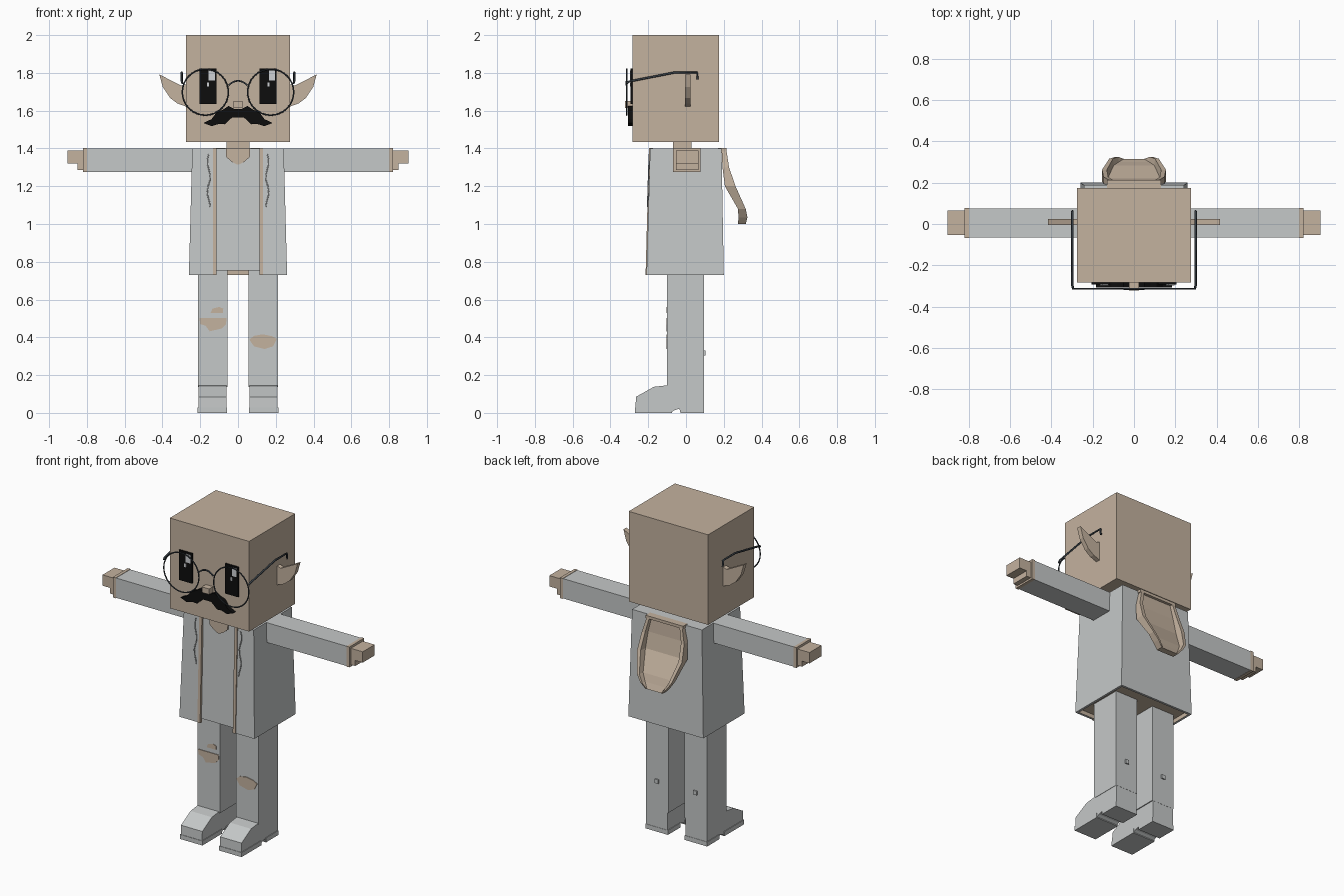
import bpy, bmesh
from math import pi, sin
from mathutils import Vector

cube = bpy.data.objects.get("Cube")
if cube:
    bpy.data.objects.remove(cube, do_unlink=True)


def material(name, rgb):
    m = bpy.data.materials.new(name)
    m.use_nodes = True
    m.diffuse_color = (*rgb, 1)
    m.node_tree.nodes["Principled BSDF"].inputs["Base Color"].default_value = (*rgb, 1)
    return m


TAN = material("tan skin", (0.55, 0.445, 0.345))
GREY = material("light grey cloth", (0.56, 0.58, 0.58))
BLACK = material("black", (0.004, 0.004, 0.004))
WIRE = material("dark slate wire", (0.035, 0.045, 0.055))
SHINE = material("pale shine", (0.62, 0.64, 0.66))


def loft(name, rings, mat, extra=None, rule=None):
    """Skin a stack of equal rings, cap both ends, recolour faces by rule."""
    bm = bmesh.new()
    rows = [[bm.verts.new(p) for p in ring] for ring in rings]
    n = len(rows[0])
    for a, b in zip(rows, rows[1:]):
        for i in range(n):
            j = (i + 1) % n
            bm.faces.new((a[i], a[j], b[j], b[i]))
    bm.faces.new(rows[0][::-1])
    bm.faces.new(rows[-1])
    bmesh.ops.recalc_face_normals(bm, faces=bm.faces)
    if rule:
        for f in bm.faces:
            f.material_index = int(rule(f))
    me = bpy.data.meshes.new(name)
    bm.to_mesh(me)
    bm.free()
    me.materials.append(mat)
    if extra:
        me.materials.append(extra)
    ob = bpy.data.objects.new(name, me)
    bpy.context.collection.objects.link(ob)
    return ob


def prism(name, pts, axis, lo, hi, mat):
    """Extrude a flat outline along x, y or z."""
    def place(p, d):
        q = list(p)
        q.insert("xyz".index(axis), d)
        return q
    return loft(name, [[place(p, d) for p in pts] for d in (lo, hi)], mat)


def box(name, x, y, z, mat):
    return prism(name, [(x[0], y[0]), (x[1], y[0]), (x[1], y[1]), (x[0], y[1])],
                 "z", z[0], z[1], mat)


def wire(name, pts, radius, mat):
    cu = bpy.data.curves.new(name, "CURVE")
    cu.dimensions = "3D"
    cu.bevel_depth = radius
    cu.bevel_resolution = 1
    cu.use_fill_caps = True
    sp = cu.splines.new("POLY")
    sp.points.add(len(pts) - 1)
    for q, p in zip(sp.points, pts):
        q.co = (*p, 1)
    cu.materials.append(mat)
    ob = bpy.data.objects.new(name, cu)
    bpy.context.collection.objects.link(ob)


def flip(pts, s):
    return [(s * p[0], *p[1:]) for p in pts]


def mirrored(half):
    return half + flip(half[::-1], -1)


# Head, neck and nose
box("head", (-0.275, 0.275), (-0.283, 0.174), (1.435, 2), TAN)
box("neck", (-0.06, 0.06), (-0.07, 0.03), (1.38, 1.44), TAN)
box("nose", (-0.025, 0.025), (-0.322, -0.28), (1.615, 1.65), TAN)

# Moustache
lip = [(0.02, 1.61), (0.05, 1.625), (0.08, 1.605), (0.11, 1.595), (0.14, 1.555),
       (0.183, 1.535), (0.14, 1.518), (0.1, 1.53), (0.07, 1.528), (0.03, 1.565)]
prism("moustache", mirrored(lip), "y", -0.308, -0.28, BLACK)

# Inner torso with tan underside
def slab(z, x, front, back):
    return [(x, front, z), (x, back, z), (-x, back, z), (-x, front, z)]


loft("torso", [slab(0.755, 0.25, -0.2, 0.19), slab(1.4, 0.235, -0.182, 0.178)],
     GREY, TAN, lambda f: f.normal.z < -0.5)

# Open jacket shell with tan lining
def shell(z, x, front, back, t=0.014):
    half = [(0.125, front, z), (x, front, z), (x, back, z)]
    inner = [(x - t, back - t, z), (x - t, front + t, z), (0.125, front + t, z)]
    return half + flip(half[::-1], -1) + flip(inner[::-1], -1) + inner


def lining(f):
    c = f.calc_center_median()
    flat = Vector((c.x, c.y, 0))
    return abs(f.normal.z) < 0.5 and f.normal.dot(flat) < 0


loft("jacket", [shell(0.73, 0.26, -0.209, 0.2), shell(1.4, 0.242, -0.19, 0.188)],
     GREY, TAN, lining)

# Neckline patch and back collar
vee = [(0.065, 1.402), (0.062, 1.355), (0.035, 1.33), (0.006, 1.315)]
prism("neckline", mirrored(vee), "y", -0.192, -0.178, TAN)
box("collar", (-0.13, 0.13), (0.17, 0.214), (1.385, 1.403), TAN)

# Hood: half width, height, inside depth, rim depth, floor depth
rows = [(0.06, 1.0, 0.275, 0.316, 0.315), (0.09, 1.035, 0.278, 0.325, 0.3),
        (0.12, 1.08, 0.275, 0.316, 0.284), (0.155, 1.2, 0.206, 0.262, 0.22),
        (0.147, 1.3, 0.193, 0.228, 0.202), (0.12, 1.403, 0.188, 0.212, 0.196)]
loft("hood", [mirrored([(x, a, z), (x, b, z), (x * 0.85, b, z), (x * 0.82, c, z)])
              for x, z, a, b, c in rows], TAN)

# Shoe side profile and knee patch outlines
shoe = [(-0.268, 0.004), (-0.265, 0.085), (-0.17, 0.138), (-0.1, 0.146), (0.094, 0.146),
        (0.094, 0.002), (-0.03, 0.002), (-0.035, 0.022), (-0.06, 0.015), (-0.08, 0.002)]

for s, side in ((-1, "right"), (1, "left")):
    def span(a, b):
        return tuple(sorted((s * a, s * b)))

    # Arm, cuff and stepped hand
    box(side + "_sleeve", span(0.225, 0.805), (-0.065, 0.075), (1.276, 1.4), GREY)
    box(side + "_cuff", span(0.8, 0.82), (-0.068, 0.078), (1.274, 1.402), TAN)
    hand = [(0.815, 1.388), (0.902, 1.388), (0.902, 1.32), (0.85, 1.32),
            (0.85, 1.285), (0.815, 1.285)]
    prism(side + "_hand", flip(hand, s), "y", -0.053, 0.065, TAN)

    # Leg, shoe and sole
    box(side + "_leg", span(0.056, 0.212), (-0.1, 0.095), (0.138, 0.8), GREY)
    prism(side + "_shoe", shoe, "x", *span(0.062, 0.21), GREY)
    box(side + "_front_sole", span(0.058, 0.214), (-0.27, -0.075), (0, 0.028), GREY)
    box(side + "_heel", span(0.058, 0.214), (-0.028, 0.096), (0, 0.028), GREY)
    box(side + "_calf_tag", span(0.122, 0.146), (0.09, 0.103), (0.305, 0.33), GREY)

    # Ear
    ear = [(0.27, 1.742), (0.3, 1.732), (0.417, 1.792), (0.398, 1.725),
           (0.36, 1.668), (0.32, 1.638), (0.27, 1.62)]
    prism(side + "_ear", flip(ear, s), "y", -0.005, 0.024, TAN)

    # Eye with two shine plates
    c = s * 0.16
    box(side + "_eye", (c - 0.045, c + 0.045), (-0.293, -0.28), (1.635, 1.822), BLACK)
    box(side + "_eye_shine", (c + 0.005, c + 0.037), (-0.297, -0.29), (1.76, 1.812), SHINE)
    box(side + "_eye_glint", (c - 0.005, c + 0.007), (-0.297, -0.29), (1.728, 1.75), SHINE)

    # Glasses rim and temple
    bpy.ops.mesh.primitive_torus_add(
        major_radius=0.122, minor_radius=0.004, major_segments=32, minor_segments=6,
        location=(s * 0.173, -0.314, 1.698), rotation=(pi / 2, 0, 0))
    rim = bpy.context.object
    rim.name = side + "_glasses_rim"
    rim.data.materials.append(WIRE)
    bpy.ops.object.shade_smooth_by_angle()
    wire(side + "_glasses_temple",
         flip([(0.294, -0.314, 1.745), (0.298, -0.3, 1.755), (0.298, -0.06, 1.802),
               (0.298, 0.058, 1.802), (0.298, 0.062, 1.765)], s), 0.006, WIRE)

    # Jacket edge trim and drawstring
    def trim(z, front):
        return flip([(0.113, front, z), (0.132, front, z),
                     (0.132, front + 0.02, z), (0.113, front + 0.02, z)], s)
    loft(side + "_jacket_trim", [trim(0.73, -0.214), trim(1.402, -0.196)], TAN)
    cord = [(s * (0.155 + 0.008 * sin(i * 1.1)), -0.195 - 0.0009 * i, 1.37 - 0.028 * i)
            for i in range(11)]
    wire(side + "_drawstring", cord, 0.003, GREY)

# Glasses bridge
wire("glasses_bridge", [(0.05 * t / 4, -0.314, 1.758 - 0.0015 * t * t)
                        for t in range(-4, 5)], 0.005, WIRE)

# Torn knee patches
tears = {
    "right_knee_patch": [(-0.205, 0.502), (-0.06, 0.502), (-0.064, 0.468), (-0.085, 0.447),
                         (-0.15, 0.432), (-0.172, 0.462), (-0.2, 0.47)],
    "right_thigh_patch": [(-0.145, 0.53), (-0.135, 0.552), (-0.1, 0.561), (-0.078, 0.552),
                          (-0.08, 0.53)],
    "left_knee_patch": [(0.06, 0.388), (0.085, 0.408), (0.13, 0.416), (0.18, 0.406),
                        (0.205, 0.392), (0.185, 0.352), (0.14, 0.338), (0.085, 0.352)],
}
for name, pts in tears.items():
    prism(name, pts, "y", -0.104, -0.097, TAN)
